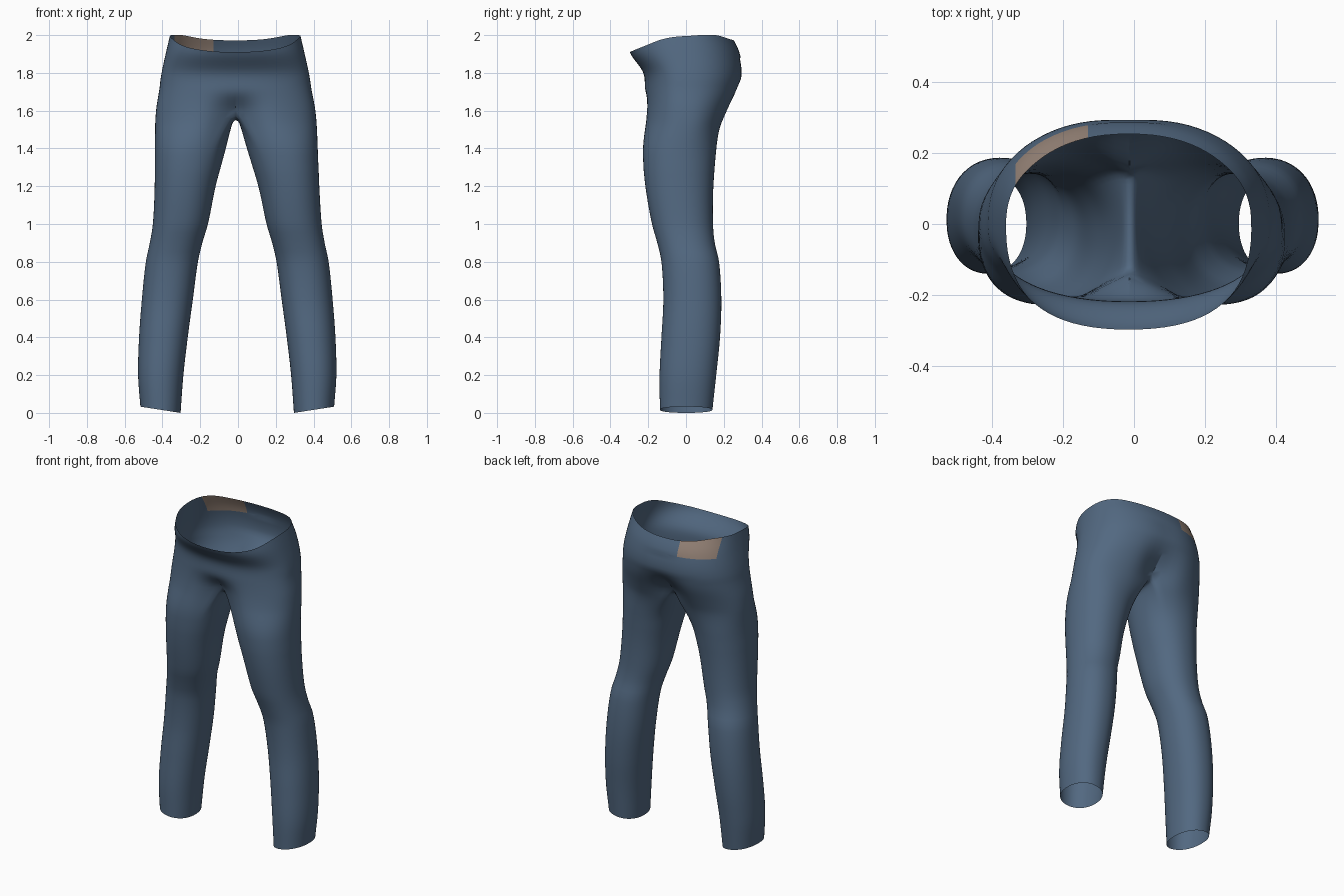
import bpy, bmesh, math
from mathutils import Vector

if "Cube" in bpy.data.objects:
    bpy.data.objects.remove(bpy.data.objects["Cube"])

# Profile keys: height, outer x, inner x, front y, back y
KEYS = [
    (0.00, .513, .300, -.138, .140), (0.20, .525, .285, -.140, .160),
    (0.40, .520, .262, -.130, .180), (0.60, .505, .235, -.120, .187),
    (0.80, .484, .208, -.130, .175), (0.90, .463, .185, -.152, .152),
    (1.00, .447, .155, -.180, .143), (1.20, .436, .113, -.215, .145),
    (1.40, .432, .055, -.232, .163), (1.50, .430, .029, -.231, .185),
    (1.60, .424, .000, -.226, .237), (1.70, .406, .000, -.220, .282),
    (1.80, .390, .000, -.226, .300), (1.91, .366, .000, -.298, .282),
    (2.00, .345, .000, -.305, .240)]
WAIST = [(-1, 1.91), (-.7, 1.94), (-.33, 1.98), (0, 1.995), (.6, 2.0), (1, 1.972)]
N, M = 40, 20            # points round the outside, points along the inseam
SPLIT = 1.60             # height where the legs part


def curve(keys, z):
    """Smooth interpolation through rows of keys."""
    i = max(j for j in range(len(keys) - 1) if j == 0 or keys[j][0] <= z)
    a, b = keys[i], keys[i + 1]
    p, n = keys[max(i - 1, 0)], keys[min(i + 2, len(keys) - 1)]
    h = b[0] - a[0]
    t = min(max((z - a[0]) / h, 0), 1)
    out = []
    for c in range(1, len(a)):
        ma = (b[c] - p[c]) / (b[0] - p[0]) * h
        mb = (n[c] - a[c]) / (n[0] - a[0]) * h
        out.append((2*t**3 - 3*t*t + 1) * a[c] + (t**3 - 2*t*t + t) * ma
                   + (3*t*t - 2*t**3) * b[c] + (t**3 - t*t) * mb)
    return out


def smooth(a, b, x):
    t = min(max((x - a) / (b - a), 0), 1)
    return t * t * (3 - 2 * t)


def spow(v, e):
    return math.copysign(abs(v) ** e, v)


def hip_point(t, z):
    """Half section of the hips, t from -90 (front) to 90 degrees (back)."""
    outer, inner, front, back = curve(KEYS, z)
    x = (outer - inner) * spow(max(math.cos(t), 0), .9)
    s = spow(math.sin(t), .85)
    y = s * (back if s > 0 else -front)
    depth = (.42 * (1 - smooth(1.57, 1.72, z)) if s < 0
             else .36 * (1 - smooth(1.57, 1.78, z)) + .02)
    if z > 1.88:
        depth = 0
    y *= 1 - depth * math.exp(-(x / .10) ** 2)
    return Vector((inner + x, y, z))


def leg_ring(z):
    """Closed ring that turns from a half section into an oval."""
    outer, inner, front, back = curve(KEYS, z)
    s = smooth(SPLIT, 1.36, z) if z > 1.36 else 1
    s = 0 if z >= SPLIT else 1 - smooth(1.36, SPLIT, z)
    half = [hip_point(-math.pi/2 + math.pi * i / (N - 1), SPLIT) for i in range(N)]
    fy, by = half[0].y, half[-1].y
    width, spread = outer - inner, math.radians(128)
    ring = []
    for i in range(N + M):
        if i < N:
            a = -spread + 2 * spread * i / (N - 1)
            t = -math.pi/2 + math.pi * i / (N - 1)
            d = hip_point(t, SPLIT)
            k = 1 - math.exp(-(d.x / .1) ** 2)
            d = Vector((inner + d.x / .424 * width, d.y, z))
            d.y += k * (front + .226 if t < 0 else back - .237) * abs(math.sin(t))
        else:
            u = (i - N + 1) / (M + 1)
            a = spread + (2 * math.pi - 2 * spread) * u
            sag = .045 * math.sin(math.pi * u) if z >= SPLIT else 0
            d = Vector((inner, by + (fy - by) * u, z - sag))
        o = Vector((inner + width * (.5 + .5 * spow(math.cos(a), .92)),
                    (front + back) / 2 + (back - front) / 2 * spow(math.sin(a), .92), z))
        p = d.lerp(o, s)
        # slanted hem
        if z < .2:
            p.z += (1 - z / .2) * .033 * (p.x - inner) / width
        ring.append(p)
    return ring


def build_side(bm, side):
    def add(points):
        return [bm.verts.new((p.x * side, p.y, p.z)) for p in points]

    def bridge(a, b, closed):
        for i in range(len(a) if closed else len(a) - 1):
            j = (i + 1) % len(a)
            f = (a[i], a[j], b[j], b[i])
            bm.faces.new(f if side > 0 else f[::-1])

    # Leg from hem up to the split
    heights = [1.5 * i / 44 for i in range(45)] + [1.52, 1.535, 1.548, SPLIT]
    prev = None
    for z in heights:
        row = add(leg_ring(z))
        if prev:
            bridge(prev, row, True)
        prev = row
    # Hips from the split up to the waist edge
    prev = prev[:N]
    for r in range(1, 19):
        pts = []
        for i in range(N):
            t = -math.pi/2 + math.pi * i / (N - 1)
            top = curve(WAIST, math.sin(t))[0]
            pts.append(hip_point(t, SPLIT + (top - SPLIT) * r / 18))
        row = add(pts)
        bridge(prev, row, False)
        prev = row


def material(name, rgb):
    m = bpy.data.materials.new(name)
    m.diffuse_color = (*rgb, 1)
    m.use_nodes = True
    m.node_tree.nodes["Principled BSDF"].inputs["Base Color"].default_value = m.diffuse_color
    return m


bm = bmesh.new()
for side in (1, -1):
    build_side(bm, side)
bmesh.ops.remove_doubles(bm, verts=bm.verts, dist=.0005)
# Soften the join between hips and legs
soft = [v for v in bm.verts if 1.3 < v.co.z < 1.75 and not v.is_boundary]
for _ in range(5):
    bmesh.ops.smooth_vert(bm, verts=soft, factor=.4,
                          use_axis_x=True, use_axis_y=True, use_axis_z=True)
# Slight lean of the waist to one side
for v in bm.verts:
    v.co.x -= .004 + .011 * smooth(1.0, 1.9, v.co.z)

# Back waist patch, cut into the cloth
X0, X1, Z0 = -.335, -.13, 1.885


def near_patch(f):
    c = f.calc_center_median()
    return c.y > .05 and c.z > 1.84 and c.x < -.08


for co, no in (((X0, 0, 0), (1, 0, 0)), ((X1, 0, 0), (1, 0, 0)), ((0, 0, Z0), (0, 0, 1))):
    faces = [f for f in bm.faces if near_patch(f)]
    geom = faces + list({e for f in faces for e in f.edges}) + list({v for f in faces for v in f.verts})
    bmesh.ops.bisect_plane(bm, geom=geom, plane_co=co, plane_no=no, dist=1e-5)
for f in bm.faces:
    c = f.calc_center_median()
    f.material_index = int(c.y > .08 and X0 < c.x < X1 and c.z > Z0)
    f.smooth = True

mesh = bpy.data.meshes.new("trousers")
bm.to_mesh(mesh)
bm.free()
mesh.materials.append(material("denim blue", (.085, .14, .22)))
mesh.materials.append(material("tan patch", (.32, .24, .195)))
trousers = bpy.data.objects.new("trousers", mesh)
bpy.context.collection.objects.link(trousers)
